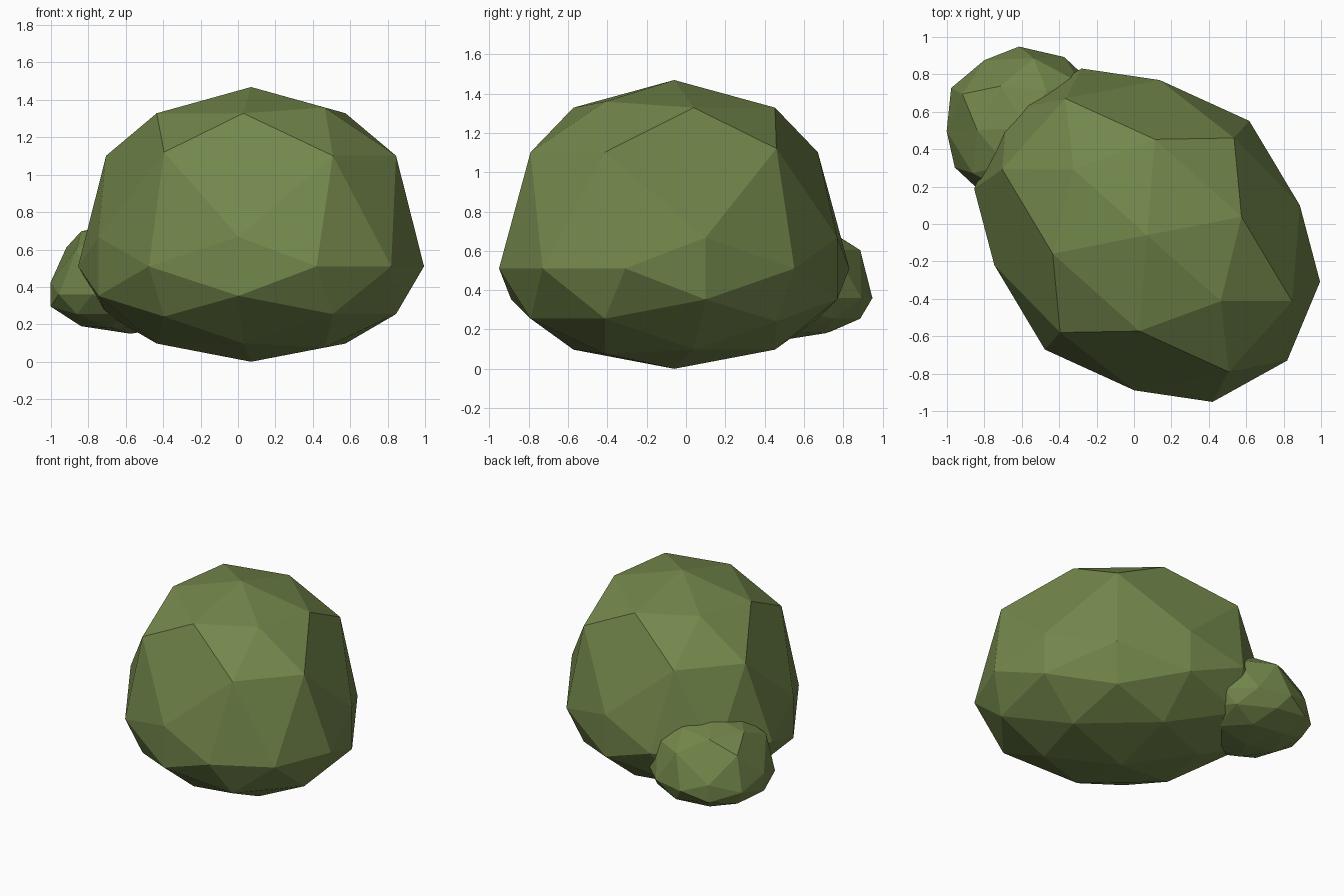
import bpy
from math import radians, atan, sqrt
from mathutils import Matrix

if "Cube" in bpy.data.objects:
    bpy.data.objects.remove(bpy.data.objects["Cube"])

leaf = bpy.data.materials.new("leaf_green")
leaf.diffuse_color = (0.17, 0.24, 0.07, 1)
leaf.use_nodes = True
leaf.node_tree.nodes["Principled BSDF"].inputs["Base Color"].default_value = leaf.diffuse_color

# Tilt that puts an icosphere edge midpoint straight up
TILT = Matrix.Rotation(-atan(2 / (1 + sqrt(5))), 4, 'Y')


def clump(name, centre, base_z, sx, sy, half_height, angle):
    """Low-poly leaf clump: squat below the middle, stretched above."""
    bpy.ops.mesh.primitive_ico_sphere_add(subdivisions=2, radius=1)
    ob = bpy.context.object
    ob.name = ob.data.name = name
    turn = Matrix.Rotation(radians(angle), 4, 'Z')
    for v in ob.data.vertices:
        p = TILT @ v.co
        h = half_height * (1 + p.z)
        if p.z > 0.4:                      # raised crown
            h *= 1.44
        p.x *= sx
        p.y *= sy
        p.z = h
        v.co = turn @ p
    ob.location = (centre[0], centre[1], base_z)
    ob.data.materials.append(leaf)
    return ob


# Large bush and the small one tucked behind its left side
clump("large_bush", (0.07, -0.06), 0.0, 1.005, 0.82, 0.51, -41.8)
clump("small_bush", (-0.575, 0.513), 0.15, 0.43, 0.456, 0.21, 62)
